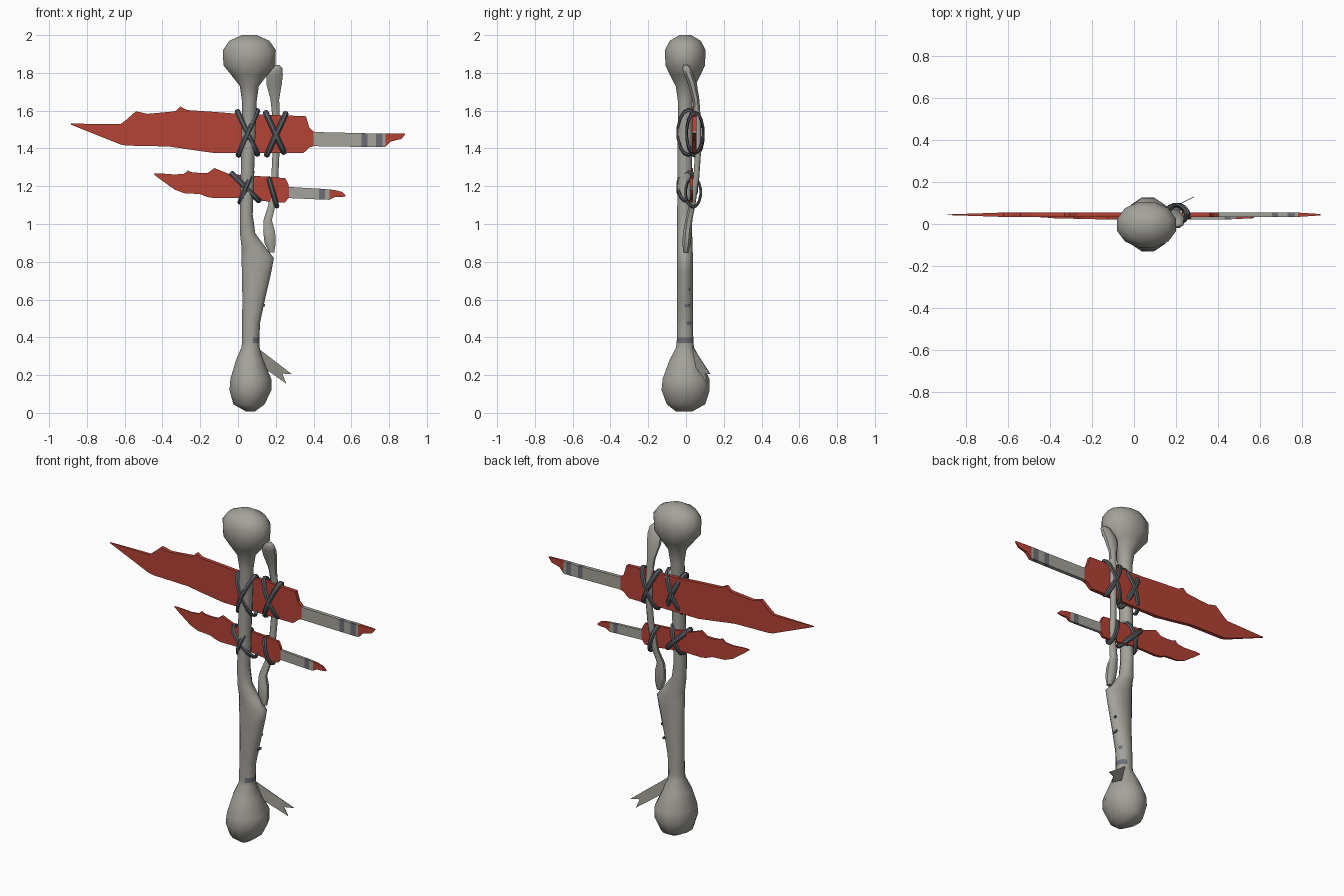
import bpy, bmesh, math
from mathutils import Vector


def material(name, rgb):
    m = bpy.data.materials.new(name)
    m.diffuse_color = (*rgb, 1)
    return m


BONE = material("bone grey", (0.37, 0.36, 0.325))
RED = material("rust red", (0.46, 0.055, 0.035))
STRAP = material("dark strap", (0.095, 0.105, 0.118))
MARK = material("blue grey mark", (0.15, 0.155, 0.18))


def skin(name, rings, mats, rule=None, closed=False, smooth=None):
    """Skin a list of equal-length point rings; rule(face) picks the colour slot."""
    bm = bmesh.new()
    rows = [[bm.verts.new(p) for p in r] for r in rings]
    n = len(rows[0])
    pairs = list(zip(rows, rows[1:]))
    if closed:
        pairs.append((rows[-1], rows[0]))
    else:
        bm.faces.new(rows[0])
        bm.faces.new(rows[-1])
    for a, b in pairs:
        for i in range(n):
            j = (i + 1) % n
            bm.faces.new((a[i], a[j], b[j], b[i]))
    bmesh.ops.recalc_face_normals(bm, faces=bm.faces)
    if rule:
        for f in bm.faces:
            f.material_index = rule(f)
    me = bpy.data.meshes.new(name)
    bm.to_mesh(me)
    bm.free()
    for m in mats:
        me.materials.append(m)
    ob = bpy.data.objects.new(name, me)
    bpy.context.collection.objects.link(ob)
    if smooth:
        bpy.ops.object.select_all(action='DESELECT')
        ob.select_set(True)
        bpy.context.view_layer.objects.active = ob
        bpy.ops.object.shade_smooth_by_angle(angle=math.radians(smooth))
    return ob


def ovals(stations, sides):
    """Stations are (z, centre x, centre y, radius x, radius y)."""
    turn = [math.tau * (i + 0.5) / sides for i in range(sides)]
    return [[(cx + rx * math.cos(t), cy + ry * math.sin(t), z) for t in turn]
            for z, cx, cy, rx, ry in stations]


# Main bone: knuckle at the foot, widening shelf, slim shaft, ball head
shaft = [
    (0.008, 0.066, -0.01, 0.025, 0.045), (0.045, 0.058, 0, 0.085, 0.105),
    (0.12, 0.066, -0.002, 0.115, 0.132), (0.18, 0.068, 0, 0.112, 0.128),
    (0.28, 0.062, -0.005, 0.075, 0.085), (0.345, 0.066, -0.005, 0.05, 0.05),
    (0.37, 0.067, -0.005, 0.048, 0.046), (0.4, 0.067, -0.005, 0.048, 0.045),
    (0.465, 0.069, -0.005, 0.049, 0.044), (0.485, 0.07, -0.005, 0.05, 0.044),
    (0.6, 0.083, -0.005, 0.062, 0.044), (0.75, 0.099, -0.005, 0.081, 0.044),
    (0.82, 0.104, -0.005, 0.089, 0.044), (0.87, 0.085, -0.006, 0.068, 0.042),
    (0.95, 0.051, -0.007, 0.042, 0.041), (1.05, 0.044, -0.008, 0.035, 0.04),
    (1.35, 0.052, -0.006, 0.037, 0.04), (1.65, 0.06, -0.004, 0.04, 0.04),
    (1.73, 0.06, -0.004, 0.052, 0.052), (1.79, 0.06, -0.004, 0.1, 0.085),
    (1.84, 0.06, -0.004, 0.142, 0.108), (1.92, 0.06, -0.004, 0.145, 0.112),
    (1.97, 0.06, -0.004, 0.11, 0.085), (2.0, 0.06, -0.004, 0.04, 0.032)]


def shaft_rule(f):
    c = f.calc_center_median()
    band = 0.37 < c.z < 0.4 and f.normal.x > 0.25
    patch = 0.465 < c.z < 0.485 and f.normal.x > 0.5 and c.y > 0
    return int(band or patch)


skin("main_bone", ovals(shaft, 12), [BONE, MARK], shaft_rule, smooth=50)

# Small painted flecks on the side of the shaft
for k, (x, y, z) in enumerate([(0.139, 0.007, 0.57), (0.149, 0.01, 0.655)]):
    skin(f"shaft_fleck_{k + 1}", [[(x + s, y - 0.016, z - 0.006), (x + s, y + 0.012, z - 0.006),
         (x + s, y + 0.012, z + 0.006), (x + s, y - 0.016, z + 0.006)]
         for s in (-0.004, 0.004)], [MARK])

# Thin second bone bowing out behind the blades
thin = [
    (0.85, 0.178, 0, 0.015, 0.013), (0.9, 0.17, 0.003, 0.032, 0.025),
    (0.96, 0.165, 0.008, 0.034, 0.025), (1.02, 0.157, 0.015, 0.024, 0.02),
    (1.1, 0.18, 0.033, 0.021, 0.018), (1.25, 0.195, 0.055, 0.02, 0.017),
    (1.4, 0.202, 0.065, 0.02, 0.017), (1.55, 0.202, 0.063, 0.02, 0.017),
    (1.66, 0.195, 0.052, 0.025, 0.02), (1.74, 0.191, 0.034, 0.044, 0.026),
    (1.79, 0.195, 0.016, 0.046, 0.027), (1.825, 0.202, 0.003, 0.035, 0.024),
    (1.842, 0.206, -0.002, 0.014, 0.011)]
skin("thin_bone", ovals(thin, 8), [BONE], smooth=50)


# Blades: stations are (x, lower z, upper z); the handle is coloured by x
def blade(name, stations, y, half, grip, marks):
    x0, x1 = stations[0][0], stations[-1][0]
    rings = []
    for x, lo, hi in stations:
        h = half * min(1, 0.15 + 3 * (x - x0), 0.3 + 6 * (x1 - x))
        rings.append([(x, y - h, lo), (x, y + h, lo), (x, y + h, hi), (x, y - h, hi)])

    def rule(f):
        x = f.calc_center_median().x
        if any(a < x < b for a, b in marks):
            return 2
        return int(grip[0] < x < grip[1])

    skin(name, rings, [RED, BONE, MARK], rule)


blade("large_blade", [
    (-0.885, 1.526, 1.531), (-0.62, 1.42, 1.53), (-0.59, 1.415, 1.553), (-0.54, 1.414, 1.597),
    (-0.48, 1.413, 1.583), (-0.36, 1.41, 1.594), (-0.33, 1.405, 1.598), (-0.305, 1.402, 1.622),
    (-0.27, 1.396, 1.603), (-0.12, 1.375, 1.593), (-0.02, 1.375, 1.585), (0.245, 1.375, 1.575),
    (0.345, 1.375, 1.571), (0.36, 1.388, 1.57), (0.378, 1.405, 1.51), (0.4, 1.412, 1.49),
    (0.402, 1.412, 1.487), (0.655, 1.408, 1.481), (0.685, 1.408, 1.48), (0.73, 1.407, 1.48),
    (0.765, 1.407, 1.48), (0.78, 1.407, 1.48), (0.81, 1.437, 1.48), (0.865, 1.45, 1.48),
    (0.885, 1.474, 1.479)], 0.044, 0.011, (0.4, 0.78), [(0.655, 0.685), (0.73, 0.765)])

blade("small_blade", [
    (-0.445, 1.262, 1.268), (-0.41, 1.235, 1.268), (-0.335, 1.182, 1.262), (-0.285, 1.163, 1.266),
    (-0.265, 1.162, 1.284), (-0.245, 1.161, 1.274), (-0.2, 1.158, 1.27), (-0.16, 1.142, 1.271),
    (-0.125, 1.137, 1.296), (-0.05, 1.138, 1.266), (0.01, 1.138, 1.26), (0.19, 1.115, 1.248),
    (0.25, 1.115, 1.242), (0.265, 1.135, 1.215), (0.27, 1.137, 1.196), (0.43, 1.13, 1.187),
    (0.46, 1.129, 1.185), (0.485, 1.128, 1.183), (0.51, 1.142, 1.18), (0.55, 1.143, 1.17),
    (0.57, 1.146, 1.152)], 0.03, 0.008, (0.268, 0.485), [(0.43, 0.46)])


# Straps: flat oval bands; each crosses the blade from the top point to the foot point
def strap(name, top, foot, y, depth, width=0.03):
    a, b = Vector((top[0], 0, top[1])), Vector((foot[0], 0, foot[1]))
    mid, d = (a + b) / 2 + Vector((0, y, 0)), (a - b) / 2
    side = d.cross(Vector((0, 1, 0))).normalized() * width / 2
    out = d.normalized()
    rings = []
    for i in range(14):
        c, s = math.cos(math.tau * i / 14), math.sin(math.tau * i / 14)
        p = mid + d * c + Vector((0, depth * s, 0))
        t = (out * c + Vector((0, s, 0))) * 0.007
        rings.append([p - side - t * 0.3, p - side * 0.5 + t, p + side * 0.5 + t,
                      p + side - t * 0.3, p + side * 0.5 - t, p - side * 0.5 - t])
    skin(name, rings, [STRAP], closed=True, smooth=40)


strap("large_strap_left_a", (-0.005, 1.6), (0.105, 1.365), 0.012, 0.055)
strap("large_strap_left_b", (0.105, 1.605), (0.0, 1.36), 0.014, 0.058)
strap("large_strap_right_a", (0.145, 1.595), (0.245, 1.375), 0.046, 0.043)
strap("large_strap_right_b", (0.255, 1.59), (0.15, 1.36), 0.048, 0.045)
strap("small_strap_left_a", (-0.035, 1.27), (0.115, 1.12), 0.008, 0.05)
strap("small_strap_left_b", (0.075, 1.28), (0.01, 1.11), 0.006, 0.052)
strap("small_strap_right", (0.162, 1.245), (0.207, 1.09), 0.038, 0.04, 0.026)

# Forked cloth tail hanging off the lower shaft
tail = [(0.09, 0.355), (0.285, 0.205), (0.235, 0.208), (0.255, 0.155), (0.1, 0.265)]
skin("cloth_tail", [[(x, 0.036 + (x - 0.1) * 0.5 + s, z) for x, z in tail]
                    for s in (-0.002, 0.002)], [BONE])
